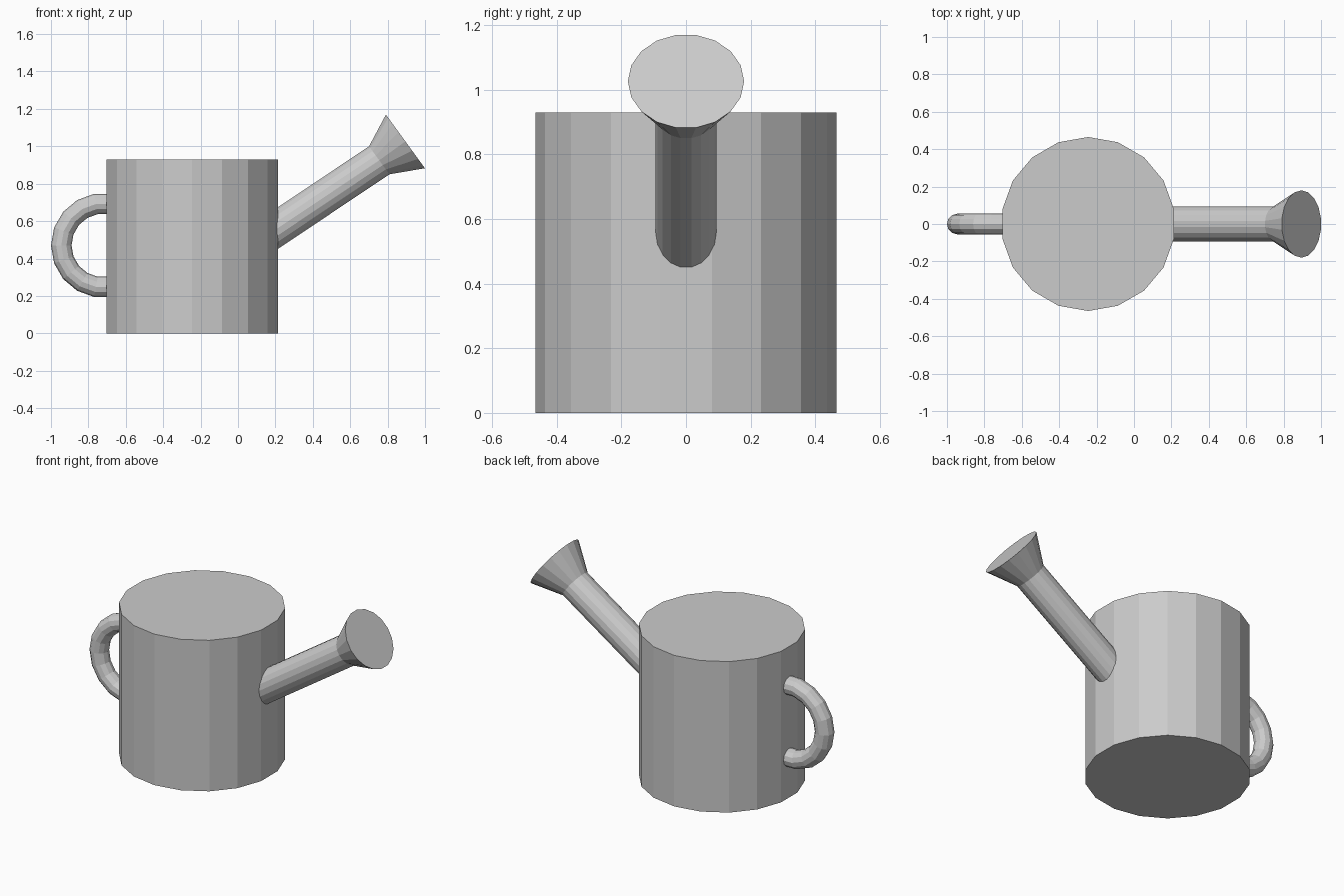
import bpy
import bmesh
from math import sin, cos, radians, tau
from mathutils import Vector

if "Cube" in bpy.data.objects:
    bpy.data.objects.remove(bpy.data.objects["Cube"])

Y = Vector((0, 1, 0))


def loft(name, rings, sides):
    """Closed tube through rings of (centre, in-plane cross axis, radius)."""
    bm = bmesh.new()
    loops = []
    for centre, axis, r in rings:
        loops.append([bm.verts.new(centre + r * (cos(tau * i / sides) * Y + sin(tau * i / sides) * axis))
                      for i in range(sides)])
    for a, b in zip(loops, loops[1:]):
        for i in range(sides):
            j = (i + 1) % sides
            bm.faces.new((a[i], a[j], b[j], b[i]))
    bm.faces.new(loops[0])
    bm.faces.new(loops[-1])
    bmesh.ops.recalc_face_normals(bm, faces=bm.faces)
    mesh = bpy.data.meshes.new(name)
    bm.to_mesh(mesh)
    bm.free()
    obj = bpy.data.objects.new(name, mesh)
    bpy.context.collection.objects.link(obj)
    return obj


# Body: closed 18-sided can
bpy.ops.mesh.primitive_cylinder_add(vertices=18, radius=0.465, depth=0.93, location=(-0.245, 0, 0.465))
bpy.context.object.name = "can_body"


# Spout: straight tube flaring into a wide capped rose
def spout_ring(x, z, tilt, r):
    a = radians(tilt)
    return Vector((x, 0, z)), Vector((-sin(a), 0, cos(a))), r


loft("spout", [spout_ring(0.15, 0.52, 34, 0.094),
               spout_ring(0.755, 0.925, 36, 0.094),
               spout_ring(0.895, 1.026, 36, 0.18)], 18)

# Handle: half ring whose ends run into the body
handle_rings = []
for deg in range(80, 281, 20):
    out = Vector((cos(radians(deg)), 0, sin(radians(deg))))
    handle_rings.append((Vector((-0.72, 0, 0.47)) + 0.225 * out, out, 0.055))
loft("handle", handle_rings, 12)
